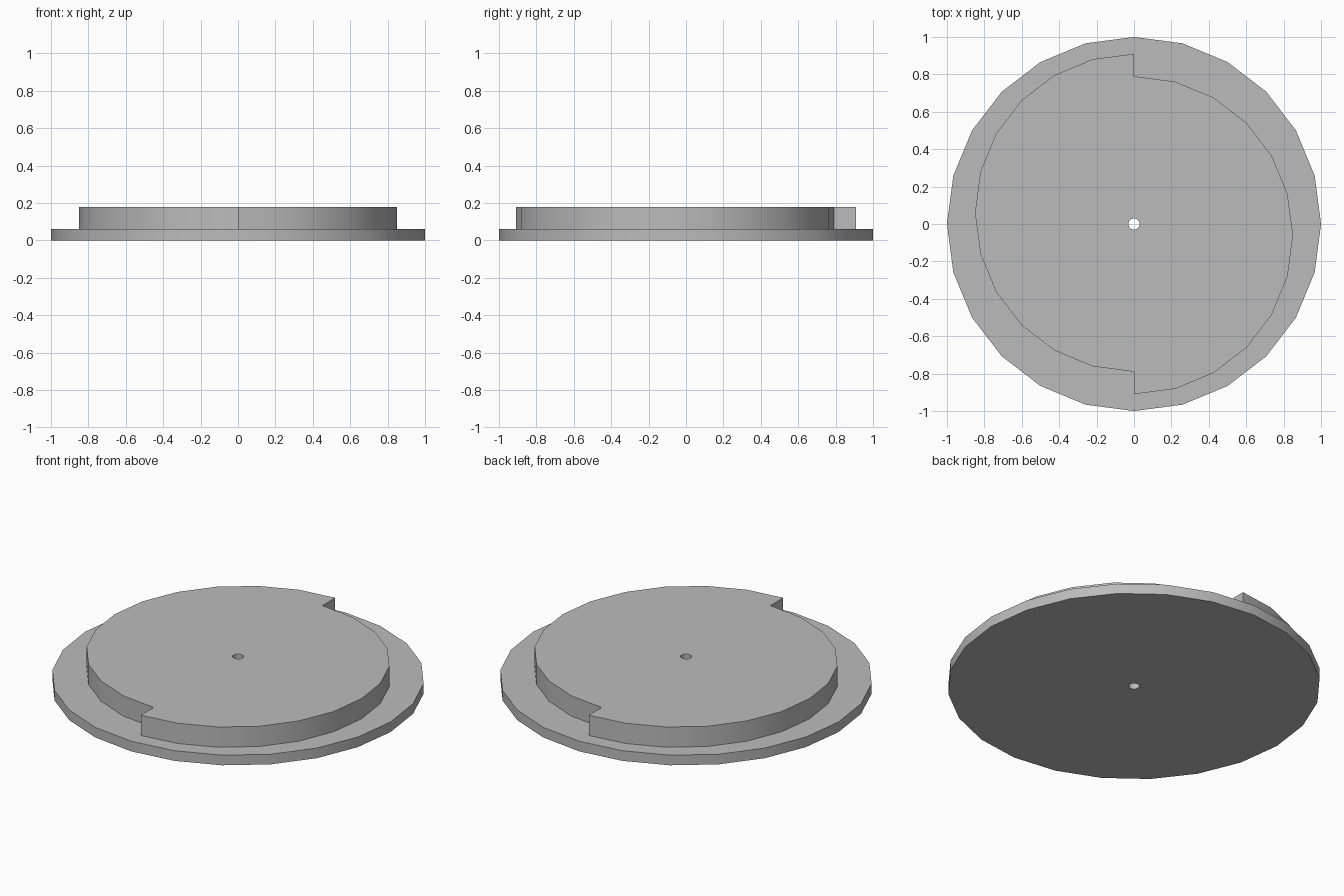
import bpy, bmesh
from math import sin, cos, pi, radians

cube = bpy.data.objects.get("Cube")
if cube:
    bpy.data.objects.remove(cube, do_unlink=True)

DISC_R, CAM_R, HOLE_R = 1.0, 0.85, 0.03
CAM_SHIFT = 0.06
BASE_TOP, CAM_TOP = 0.06, 0.18
SIDES = 24

grey = bpy.data.materials.new("plain grey")
grey.use_nodes = True
colour = (0.5, 0.5, 0.5, 1.0)
grey.diffuse_color = colour
grey.node_tree.nodes["Principled BSDF"].inputs["Base Color"].default_value = colour


def arc(radius, start, steps, cy=0.0):
    """Points along an arc, one every full turn / SIDES."""
    angles = [start + 2 * pi * i / SIDES for i in range(steps)]
    return [(radius * cos(a), cy + radius * sin(a)) for a in angles]


def holed_plate(name, outline, z0, z1):
    """Extrude an outline with a round centre hole from z0 to z1."""
    bm = bmesh.new()
    for loop in (outline, arc(HOLE_R, 0, SIDES)):
        verts = [bm.verts.new((x, y, z0)) for x, y in loop]
        for a, b in zip(verts, verts[1:] + verts[:1]):
            bm.edges.new((a, b))
    bmesh.ops.triangle_fill(bm, edges=bm.edges[:], use_beauty=True, normal=(0, 0, 1))
    result = bmesh.ops.extrude_face_region(bm, geom=bm.faces[:], use_keep_orig=True)
    top = [g for g in result["geom"] if isinstance(g, bmesh.types.BMVert)]
    bmesh.ops.translate(bm, verts=top, vec=(0, 0, z1 - z0))
    bmesh.ops.recalc_face_normals(bm, faces=bm.faces[:])
    mesh = bpy.data.meshes.new(name)
    bm.to_mesh(mesh)
    bm.free()
    mesh.materials.append(grey)
    obj = bpy.data.objects.new(name, mesh)
    bpy.context.collection.objects.link(obj)
    bpy.ops.object.select_all(action="DESELECT")
    obj.select_set(True)
    bpy.context.view_layer.objects.active = obj
    bpy.ops.object.shade_smooth_by_angle(angle=radians(30))
    return obj


# Round base flange
holed_plate("base_disc", arc(DISC_R, 0, SIDES), 0, BASE_TOP)

# Raised cam: two half circles shifted apart, leaving a step at front and back
half = SIDES // 2 + 1
cam_outline = (arc(CAM_R, -pi / 2, half, -CAM_SHIFT)
               + arc(CAM_R, pi / 2, half, CAM_SHIFT))
holed_plate("stepped_cam", cam_outline, BASE_TOP, CAM_TOP)
